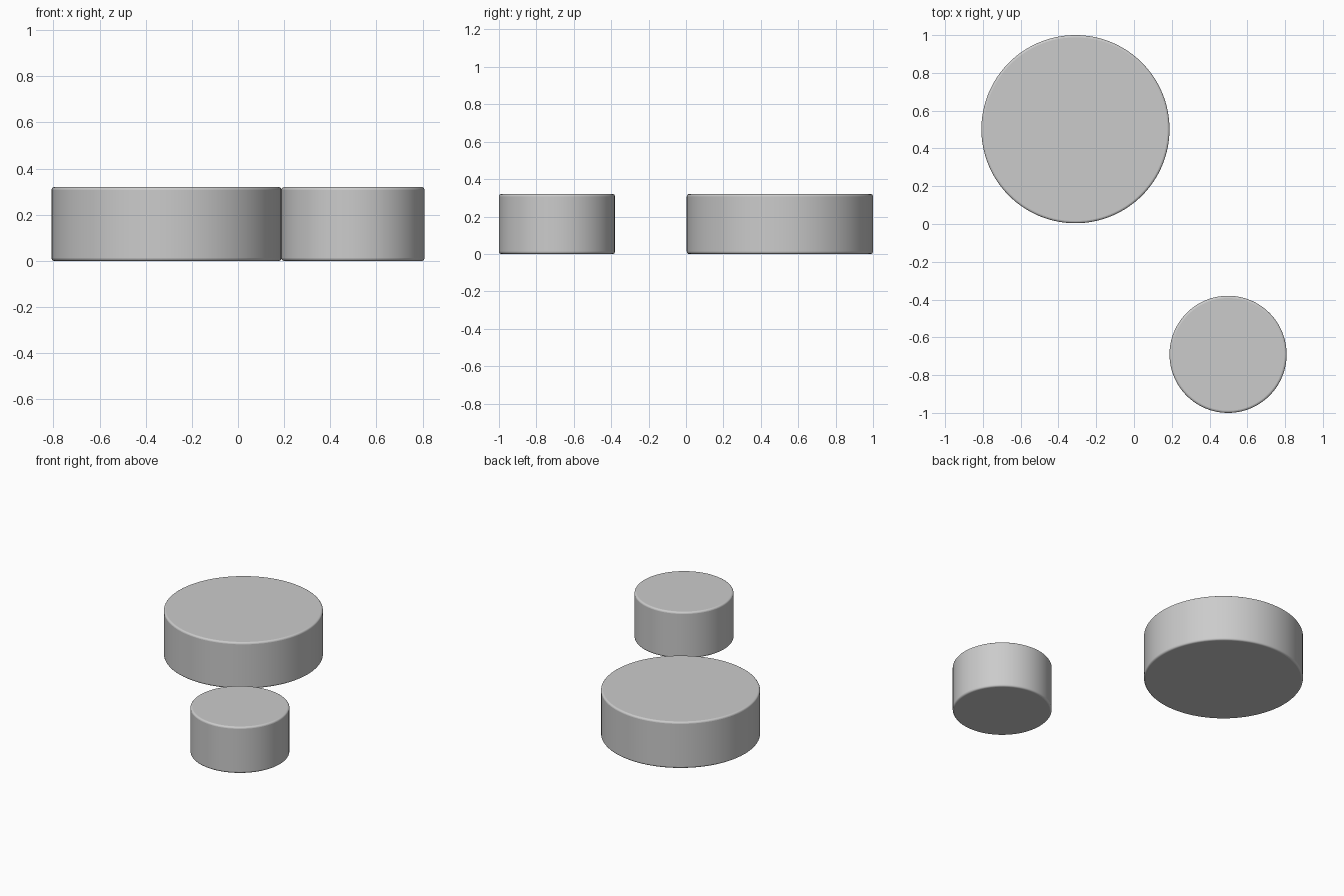
import bpy

if "Cube" in bpy.data.objects:
    bpy.data.objects.remove(bpy.data.objects["Cube"])


def disc(name, x, y, radius, height, bevel):
    # solid round disc standing on the floor, with softened rims
    bpy.ops.mesh.primitive_cylinder_add(vertices=128, radius=radius, depth=height,
                                        location=(x, y, height / 2))
    obj = bpy.context.object
    obj.name = name
    mod = obj.modifiers.new("rounded_rim", 'BEVEL')
    mod.width = bevel
    mod.segments = 4
    mod.limit_method = 'ANGLE'
    mod.angle_limit = 0.8
    bpy.ops.object.shade_smooth_by_angle(angle=0.6)
    return obj


HEIGHT = 0.32

# large disc at the back left
disc("large_disc", -0.31, 0.502, 0.498, HEIGHT, 0.012)

# small disc at the front right
disc("small_disc", 0.498, -0.69, 0.31, HEIGHT, 0.012)
